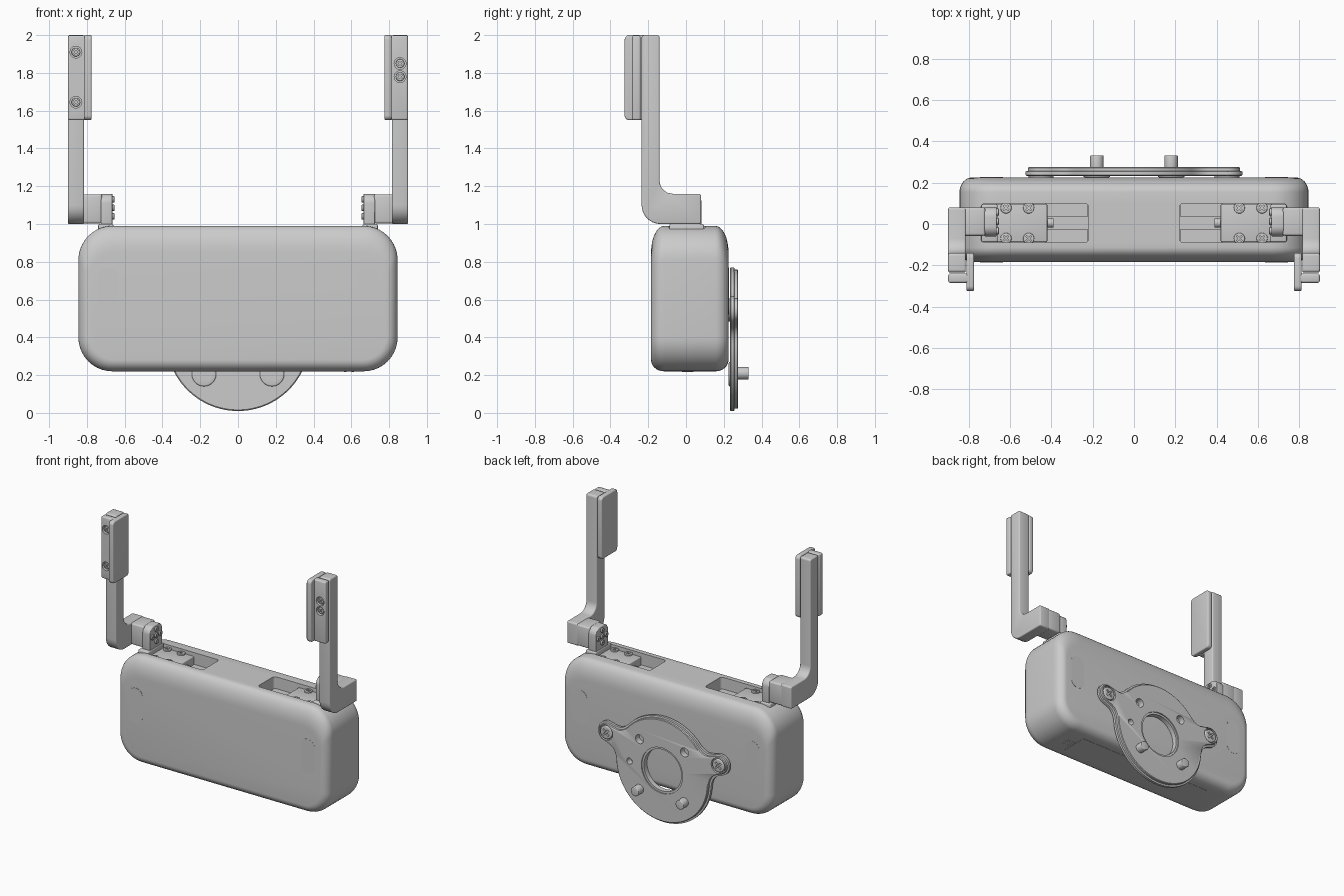
import bpy, bmesh
from math import sin, cos, pi, hypot, tan
from mathutils import Vector

if "Cube" in bpy.data.objects:
    bpy.data.objects.remove(bpy.data.objects["Cube"])

cutters = []


def place(axis, u, v, a):
    return {'X': (a, u, v), 'Y': (u, a, v), 'Z': (u, v, a)}[axis]


def loft(name, rings, bevel=0.0):
    """Join equal-sized rings of points into a capped solid."""
    bm = bmesh.new()
    rows = [[bm.verts.new(p) for p in ring] for ring in rings]
    n = len(rows[0])
    for lo, hi in zip(rows, rows[1:]):
        for i in range(n):
            bm.faces.new((lo[i], lo[(i + 1) % n], hi[(i + 1) % n], hi[i]))
    bm.faces.new(rows[0])
    bm.faces.new(rows[-1])
    bmesh.ops.recalc_face_normals(bm, faces=bm.faces)
    mesh = bpy.data.meshes.new(name)
    bm.to_mesh(mesh)
    bm.free()
    ob = bpy.data.objects.new(name, mesh)
    bpy.context.collection.objects.link(ob)
    if bevel:
        m = ob.modifiers.new("bevel", 'BEVEL')
        m.width, m.segments, m.limit_method = bevel, 3, 'ANGLE'
    return ob


def prism(name, pts, axis, a, b, bevel=0.0):
    return loft(name, [[place(axis, u, v, w) for u, v in pts] for w in (a, b)], bevel)


def rect(u0, u1, v0, v1):
    return [(u0, v0), (u1, v0), (u1, v1), (u0, v1)]


def box(name, x0, x1, y0, y1, z0, z1, bevel=0.0):
    return prism(name, rect(x0, x1, y0, y1), 'Z', z0, z1, bevel)


def circle(u, v, r, n=32):
    return [(u + r * cos(2 * pi * i / n), v + r * sin(2 * pi * i / n)) for i in range(n)]


def rounded(pts, radii, seg=10):
    """Fillet the corners of a polygon."""
    out = []
    for i, p in enumerate(pts):
        r, p = radii[i], Vector(p)
        if not r:
            out.append(tuple(p))
            continue
        d0 = (Vector(pts[i - 1]) - p).normalized()
        d1 = (Vector(pts[(i + 1) % len(pts)]) - p).normalized()
        ang = d0.angle(d1)
        c = p + (d0 + d1).normalized() * (r / sin(ang / 2))
        s = p + d0 * (r / tan(ang / 2)) - c
        e = p + d1 * (r / tan(ang / 2)) - c
        for k in range(seg + 1):
            t = k / seg * (pi - ang)
            w = (s * sin(pi - ang - t) + e * sin(t)) / sin(pi - ang)
            out.append(tuple(c + w))
    return out


def cut(ob, tool):
    m = ob.modifiers.new("cut", 'BOOLEAN')
    m.operation, m.solver, m.object = 'DIFFERENCE', 'EXACT', tool
    tool.hide_render = True
    cutters.append(tool)


def screw(name, axis, u, v, r, a, b):
    """Round head from a to its outer face b, with a cross recess."""
    head = prism(name, circle(u, v, r, 24), axis, a, b, r * 0.12)
    w, l = r * 0.13, r * 0.62
    cross = [(w, w), (w, l), (-w, l), (-w, w), (-l, w), (-l, -w),
             (-w, -w), (-w, -l), (w, -l), (w, -w), (l, -w), (l, w)]
    c = 0.7071
    pts = [(u + c * (x - y), v + c * (x + y)) for x, y in cross]
    cut(head, prism("cross_cutter", pts, axis, a + (b - a) * 0.4, b + (b - a)))


# Main housing: rounded rectangle with soft front and back edges
rings = []
for edge, sign in ((-0.185, 1), (0.225, -1)):
    part = []
    for k in range(9):
        a = k / 8 * pi / 2
        f, y = 1 - sin(a), edge + sign * 0.07 * (1 - cos(a))
        pts = rect(-0.845 + 0.06 * f, 0.845 - 0.06 * f, 0.22 + 0.06 * f, 0.99 - 0.14 * f)
        part.append([(x, y, z) for x, z in rounded(pts, [0.18 - 0.05 * f] * 4)])
    rings += part if sign > 0 else part[::-1]
body = loft("housing", rings)

# Inlaid slots on both faces, and the underside panel
slot = lambda s: rounded(rect(s * 0.69 - 0.055, s * 0.69 + 0.055, 0.52, 0.77), [0.054] * 4)
for s in (-1, 1):
    prism("front_slot_plug", slot(s), 'Y', -0.1865, -0.17)
    prism("back_slot_plug", slot(s), 'Y', 0.21, 0.2265)
    box("bottom_slit", -0.02 + s * 0.02 + 0.6, -0.005 + s * 0.02 + 0.6, -0.02, 0.04, 0.216, 0.23)
box("bottom_panel", -0.55, 0.55, -0.09, 0.12, 0.2185, 0.23)

for s in (-1, 1):
    # Recess in the top with slider block and rail
    pocket = rounded(rect(0.22, 0.74, -0.09, 0.10), [0.02] * 4, 4)
    cut(body, prism("pocket_cutter", [(s * x, y) for x, y in pocket], 'Z', 0.88, 1.1))
    box("slider_block", s * 0.42, s * 0.67, -0.088, 0.098, 0.87, 0.965, 0.006)
    box("rail_upper", s * 0.225, s * 0.43, 0.035, 0.099, 0.87, 0.905)
    box("rail_lower", s * 0.225, s * 0.43, -0.089, -0.025, 0.87, 0.905)
    prism("slider_rod", circle(0.005, 0.915, 0.022, 20), 'X', s * 0.39, s * 0.45)
    for x in (0.51, 0.62):
        for y in (-0.07, 0.078):
            screw("slider_screw", 'Z', s * x, y, 0.027, 0.955, 0.974)

    # Hinge foot, upright tab and ring of fasteners
    box("hinge_foot", s * 0.66, s * 0.74, -0.088, 0.095, 0.88, 1.0, 0.008)
    tab = rounded(rect(-0.06, 0.083, 0.98, 1.16), [0, 0, 0.05, 0.05])
    prism("hinge_tab", tab, 'X', s * 0.665, s * 0.725, 0.005)
    for y, z in [(0.012, 1.085)] + circle(0.012, 1.085, 0.045, 4):
        screw("hinge_screw", 'X', y, z, 0.017, s * 0.67, s * 0.655)
    box("hinge_block", s * 0.72, s * 0.83, -0.057, 0.08, 1.003, 1.157, 0.012)

    # L-shaped arm
    prof = [(-0.235, 1.0), (0.08, 1.0), (0.08, 1.16), (-0.14, 1.16), (-0.14, 2.0), (-0.235, 2.0)]
    arm = rounded(prof, [0.1, 0.012, 0.012, 0.07, 0.015, 0.015], 8)
    prism("arm", arm, 'X', s * 0.815, s * 0.90, 0.008)

    # Grip pad: screwed bracket plus inner blade
    bracket = box("pad_bracket", s * 0.785, s * 0.90, -0.285, -0.24, 1.55, 1.998, 0.01)
    blade = rounded(rect(-0.325, -0.14, 1.55, 2.0), [0.025] * 4, 5)
    prism("pad_blade", blade, 'X', s * 0.775, s * 0.812, 0.008)
    for z in ((1.645, 1.91) if s < 0 else (1.78, 1.85)):
        hole = prism("pad_hole_cutter", circle(s * 0.858, z, 0.031, 24), 'Y', -0.31, -0.262)
        cut(bracket, hole)
        screw("pad_screw", 'Y', s * 0.858, z, 0.023, -0.255, -0.278)


# Rear mounting plate: disc blended into two ears
def plate_distance(x, z):
    disc = hypot(x, z) - 0.38
    ex, ez = 0.45, 0.155
    ax = abs(x)
    t = max(0, min(1, (ax * ex + z * ez) / (ex * ex + ez * ez)))
    ear = hypot(ax - t * ex, z - t * ez) - 0.075
    h = max(0.08 - abs(disc - ear), 0) / 0.08
    return min(disc, ear) - h * h * 0.08 / 4


def plate_outline(inset, n=240):
    out = []
    for i in range(n):
        a, r = 2 * pi * i / n, 0.62
        for _ in range(40):
            r -= 0.6 * (plate_distance(r * cos(a), r * sin(a)) + inset)
        out.append((r * cos(a), 0.39 + r * sin(a)))
    return out


layers = [(0.232, 0.006), (0.237, 0.0), (0.255, 0.0), (0.257, 0.012), (0.272, 0.012), (0.276, 0.017)]
plate = loft("mount_plate", [[(x, y, z) for x, z in plate_outline(i)] for y, i in layers])
for x, z, r in ((0, 0.39, 0.15), (0.18, 0.57, 0.032), (-0.18, 0.57, 0.032), (0.26, 0.39, 0.022)):
    cut(plate, prism("plate_hole_cutter", circle(x, z, r, 48), 'Y', 0.2, 0.32))
cut(plate, prism("counterbore_cutter", circle(0, 0.39, 0.165, 48), 'Y', 0.268, 0.32))
for s in (-1, 1):
    prism("ear_spacer", circle(s * 0.45, 0.545, 0.06), 'Y', 0.215, 0.24)
    cut(plate, prism("ear_recess_cutter", circle(s * 0.45, 0.545, 0.055), 'Y', 0.258, 0.32))
    screw("ear_screw", 'Y', s * 0.45, 0.545, 0.047, 0.25, 0.276)
    prism("plate_peg", circle(s * 0.18, 0.21, 0.033), 'Y', 0.25, 0.332, 0.005)
    screw("peg_screw", 'Y', s * 0.18, 0.205, 0.065, 0.24, 0.226)

# Bake modifiers, drop the cutters, smooth the curved faces
bpy.context.view_layer.update()
parts = [o for o in bpy.context.scene.objects if o not in cutters]
bpy.ops.object.select_all(action='DESELECT')
for o in parts:
    o.select_set(True)
bpy.context.view_layer.objects.active = body
bpy.ops.object.convert(target='MESH')
for c in cutters:
    bpy.data.objects.remove(c)
bpy.ops.object.shade_smooth_by_angle(angle=0.6)
